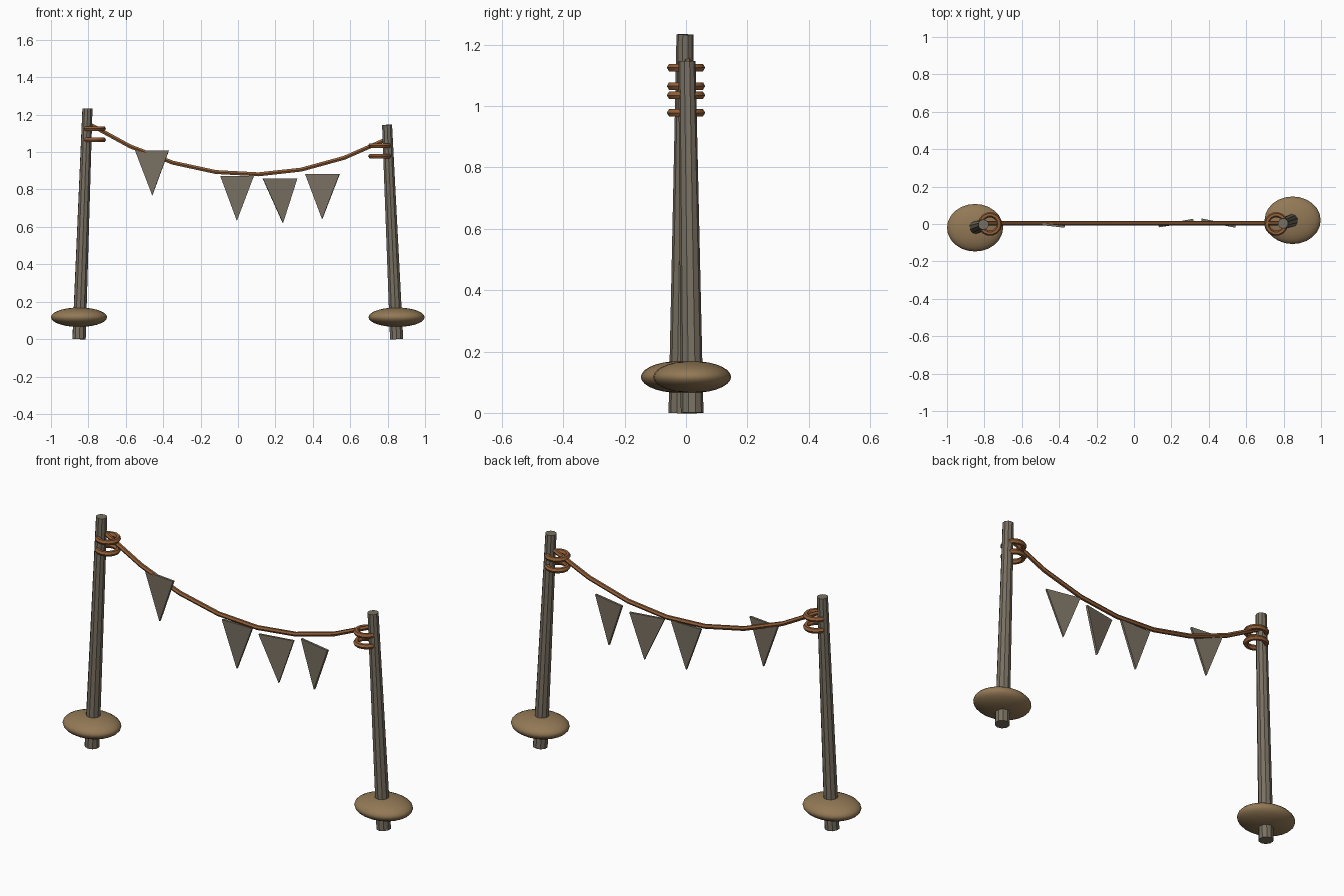
import bpy, bmesh
from mathutils import Vector

cube = bpy.data.objects.get("Cube")
if cube:
    bpy.data.objects.remove(cube, do_unlink=True)


def make_material(name, rgb):
    mat = bpy.data.materials.new(name)
    mat.use_nodes = True
    mat.diffuse_color = (*rgb, 1)
    mat.node_tree.nodes["Principled BSDF"].inputs["Base Color"].default_value = (*rgb, 1)
    return mat


GREY = make_material("weathered_grey", (0.19, 0.162, 0.12))
EARTH = make_material("tan_earth", (0.29, 0.19, 0.092))
ROPE = make_material("rope_brown", (0.29, 0.115, 0.04))


def finish(name, mat, smooth=True):
    """Name, colour and shade the active object."""
    obj = bpy.context.object
    obj.name = name
    obj.data.materials.clear()
    obj.data.materials.append(mat)
    if smooth:
        bpy.ops.object.shade_smooth_by_angle()
    return obj


def post(side, foot, head):
    # Leaning tapered pole
    foot, head = Vector(foot), Vector(head)
    axis = head - foot
    bpy.ops.mesh.primitive_cone_add(vertices=10, radius1=0.037, radius2=0.028,
                                    depth=axis.length, location=(foot + head) / 2,
                                    rotation=axis.to_track_quat('Z', 'Y').to_euler())
    finish(side + "_post", GREY)
    # Flattened mound around the foot
    bpy.ops.mesh.primitive_uv_sphere_add(segments=24, ring_count=14, radius=1,
                                         location=(foot.x, foot.y, 0.117))
    bpy.context.object.scale = (0.15, 0.127, 0.052)
    finish(side + "_mound", EARTH)


def rope_rings(side, x, heights):
    for i, z in enumerate(heights):
        bpy.ops.mesh.primitive_torus_add(location=(x, 0, z), major_segments=14,
                                         minor_segments=6, major_radius=0.05,
                                         minor_radius=0.014)
        finish(f"{side}_rope_ring_{i + 1}", ROPE)


def pennant(name, left, right, tip, thickness=0.012):
    # Triangle extruded along its own normal
    pts = [Vector(p) for p in (left, tip, right)]
    normal = (pts[1] - pts[0]).cross(pts[2] - pts[0]).normalized()
    bm = bmesh.new()
    face = bm.faces.new([bm.verts.new(p + normal * thickness / 2) for p in pts])
    ext = bmesh.ops.extrude_face_region(bm, geom=[face], use_keep_orig=True)
    verts = [v for v in ext["geom"] if isinstance(v, bmesh.types.BMVert)]
    bmesh.ops.translate(bm, verts=verts, vec=-normal * thickness)
    bmesh.ops.recalc_face_normals(bm, faces=bm.faces)
    mesh = bpy.data.meshes.new(name)
    bm.to_mesh(mesh)
    bm.free()
    mesh.materials.append(GREY)
    bpy.context.collection.objects.link(bpy.data.objects.new(name, mesh))


post("right", (-0.85, -0.02, 0), (-0.805, -0.003, 1.233))
post("left", (0.848, 0.02, 0), (0.797, 0.003, 1.146))
rope_rings("right", -0.77, (1.125, 1.065))
rope_rings("left", 0.76, (1.035, 0.978))

# Sagging rope in straight segments
curve = bpy.data.curves.new("rope", 'CURVE')
curve.dimensions = '3D'
curve.bevel_depth = 0.012
curve.bevel_resolution = 1
curve.use_fill_caps = True
spline = curve.splines.new('POLY')
SEGMENTS = 7
spline.points.add(SEGMENTS)
start, end = Vector((-0.805, 0.005, 1.155)), Vector((0.797, 0.005, 1.07))
for i, point in enumerate(spline.points):
    t = i / SEGMENTS
    p = start.lerp(end, t)
    point.co = (p.x, p.y, p.z - 0.23 * 4 * t * (1 - t), 1)
rope = bpy.data.objects.new("rope", curve)
bpy.context.collection.objects.link(rope)
bpy.ops.object.select_all(action='DESELECT')
rope.select_set(True)
bpy.context.view_layer.objects.active = rope
bpy.ops.object.convert(target='MESH')
finish("rope", ROPE)

# Hanging triangular flags: left x, right x, left y, right y, tip x, top z
FLAGS = [(-0.55, -0.37, 0.006, -0.014, -0.458, 1.008),
         (-0.095, 0.085, 0.004, 0.002, -0.006, 0.872),
         (0.132, 0.317, -0.012, 0.022, 0.24, 0.86),
         (0.36, 0.543, 0.024, -0.014, 0.45, 0.882)]
for i, (x1, x2, y1, y2, tx, z) in enumerate(FLAGS):
    pennant(f"pennant_{i + 1}", (x1, y1, z), (x2, y2, z), (tx, (y1 + y2) / 2, z - 0.24))
